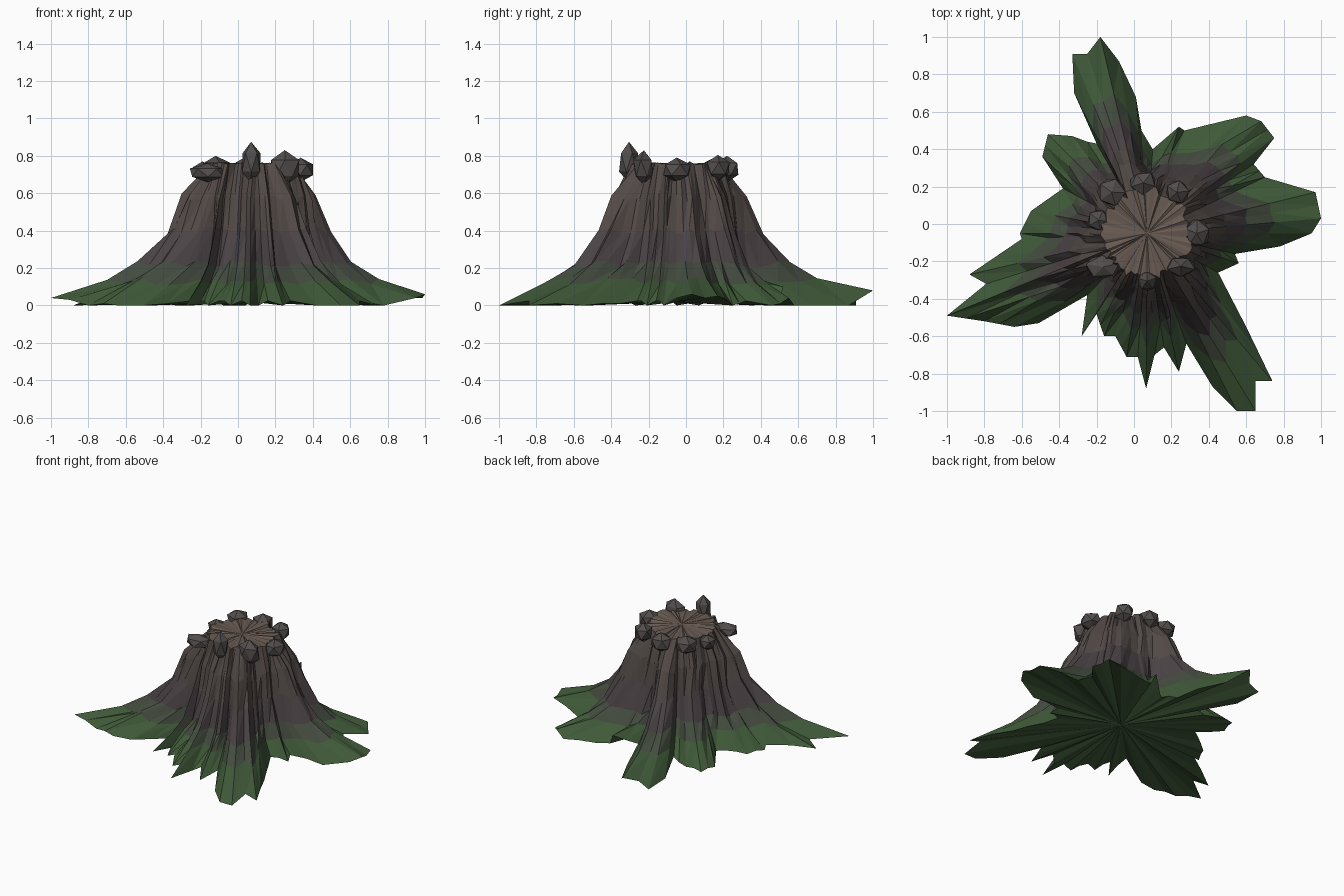
import bpy, bmesh, math, random
from mathutils import Vector, Matrix

if "Cube" in bpy.data.objects:
    bpy.data.objects.remove(bpy.data.objects["Cube"])

random.seed(4)
CX, CY = 0.07, -0.05          # trunk axis


def material(name, rgb):
    m = bpy.data.materials.new(name)
    m.diffuse_color = (*rgb, 1)
    m.use_nodes = True
    m.node_tree.nodes["Principled BSDF"].inputs["Base Color"].default_value = m.diffuse_color
    return m


moss = material("moss", (0.05, 0.10, 0.04))
moss_bark = material("mossy_bark", (0.058, 0.072, 0.05))
dark_bark = material("dark_bark", (0.07, 0.056, 0.06))
bark = material("bark", (0.085, 0.068, 0.062))
wood = material("cut_wood", (0.14, 0.105, 0.085))
stone = material("stone", (0.085, 0.075, 0.072))


def finish(bm, name, mats):
    bmesh.ops.recalc_face_normals(bm, faces=bm.faces)
    me = bpy.data.meshes.new(name)
    bm.to_mesh(me)
    bm.free()
    for m in mats:
        me.materials.append(m)
    ob = bpy.data.objects.new(name, me)
    bpy.context.collection.objects.link(ob)
    return ob


# Outline of the spreading roots, counter-clockwise, seen from above
outline = [
    (1, .03), (.97, .17), (.70, .25), (.64, .32), (.75, .46), (.68, .55),
    (.60, .58), (.27, .50), (.24, .52), (.10, .40), (.04, .50), (.01, .68),
    (-.08, .87), (-.18, 1), (-.25, .91), (-.33, .91), (-.32, .70), (-.20, .43),
    (-.25, .44), (-.33, .47), (-.46, .48), (-.49, .36), (-.38, .19), (-.55, .07),
    (-.61, -.05), (-.60, -.08), (-.88, -.27), (-.79, -.32), (-1, -.49),
    (-.80, -.52), (-.64, -.55), (-.51, -.53), (-.25, -.38), (-.28, -.60),
    (-.20, -.48), (-.16, -.60), (-.10, -.60), (-.04, -.71), (.02, -.71),
    (.065, -.88), (.11, -.70), (.16, -.66), (.24, -.79), (.28, -.64),
    (.42, -.87), (.55, -1), (.65, -1), (.65, -.84), (.74, -.84),
    (.60, -.55), (.45, -.26), (.56, -.21), (.54, -.16), (.78, -.12), (.95, -.05)]
raised = {0: .06, 1: .05, 5: .04, 8: .10, 13: .08, 14: .04, 28: .04, 54: .04}

# Columns (x, y, base height); wide gaps get extra bark columns
columns = []
n = len(outline)
radii = [math.hypot(x - CX, y - CY) for x, y in outline]
for i, (x, y) in enumerate(outline):
    notch = radii[i] < radii[i - 1] and radii[i] < radii[(i + 1) % n]
    z0 = raised.get(i, .025 if notch else 0)
    columns.append((x, y, z0))
    x2, y2 = outline[(i + 1) % n]
    a = math.atan2(y - CY, x - CX)
    gap = (math.atan2(y2 - CY, x2 - CX) - a) % math.tau
    if math.radians(6) < gap < math.radians(60):
        parts = 2 if gap < math.radians(13) else 3
        for k in range(1, parts):
            t = k / parts
            columns.append((x + (x2 - x) * t, y + (y2 - y) * t, z0 * (1 - t) + .01))

# Stump body: rings shrinking from the root outline to the cut top
# (height, share of root reach, extra swell)
levels = [(.13, .64, 0), (.22, .45, 0), (.40, .275, .005), (.58, .165, .012), (.76, 0, 0)]
bm = bmesh.new()
rings = [[bm.verts.new(c) for c in columns]]
bumps = [random.uniform(-.025, .02) for _ in columns]
for j, (z, f, swell) in enumerate(levels):
    ring = []
    for (x, y, z0), bump in zip(columns, bumps):
        a = math.atan2(y - CY, x - CX)
        R = math.hypot(x - CX, y - CY)
        rt = .235 + bump
        r = rt + (R - rt) * f + swell
        zz = z
        if j < 4:
            r += random.uniform(-.01, .01)
            zz += random.uniform(-.02, .02)
        else:
            zz += random.uniform(-.01, .005)
        ring.append(bm.verts.new((CX + r * math.cos(a), CY + r * math.sin(a), zz)))
    rings.append(ring)

band = [0, 1, 2, 3, 3]
m = len(columns)
for j in range(len(levels)):
    lo, hi = rings[j], rings[j + 1]
    for i in range(m):
        k = (i + 1) % m
        f1 = bm.faces.new((lo[i], lo[k], hi[k]))
        f2 = bm.faces.new((lo[i], hi[k], hi[i]))
        f1.material_index = f2.material_index = band[j]

# Flat underside and cut top as fans
for ring, z, mat in ((rings[0], .02, 0), (rings[-1], .755, 4)):
    c = bm.verts.new((CX, CY, z))
    for i in range(m):
        bm.faces.new((ring[i], ring[(i + 1) % m], c)).material_index = mat
finish(bm, "stump", [moss, moss_bark, dark_bark, bark, wood])

# Stones standing around the rim: x, y, z, half sizes
stones = [
    (.07, -.305, .765, .055, .055, .11), (.25, -.225, .735, .085, .06, .095),
    (.335, -.05, .725, .075, .085, .065), (.23, .17, .735, .07, .075, .07),
    (.05, .22, .73, .075, .07, .07), (-.12, .17, .735, .08, .08, .065),
    (-.19, .02, .715, .065, .065, .055), (-.165, -.23, .71, .10, .065, .05)]
for i, (x, y, z, sx, sy, sz) in enumerate(stones):
    bm = bmesh.new()
    bmesh.ops.create_icosphere(bm, subdivisions=1, radius=1)
    bmesh.ops.rotate(bm, verts=bm.verts, cent=(0, 0, 0),
                     matrix=Matrix.Rotation(random.uniform(0, 6), 3, 'Z'))
    for v in bm.verts:
        k = random.uniform(.9, 1.08)
        v.co = Vector((x + v.co.x * sx * k, y + v.co.y * sy * k, z + v.co.z * sz))
    finish(bm, f"rim_stone_{i + 1}", [stone])
